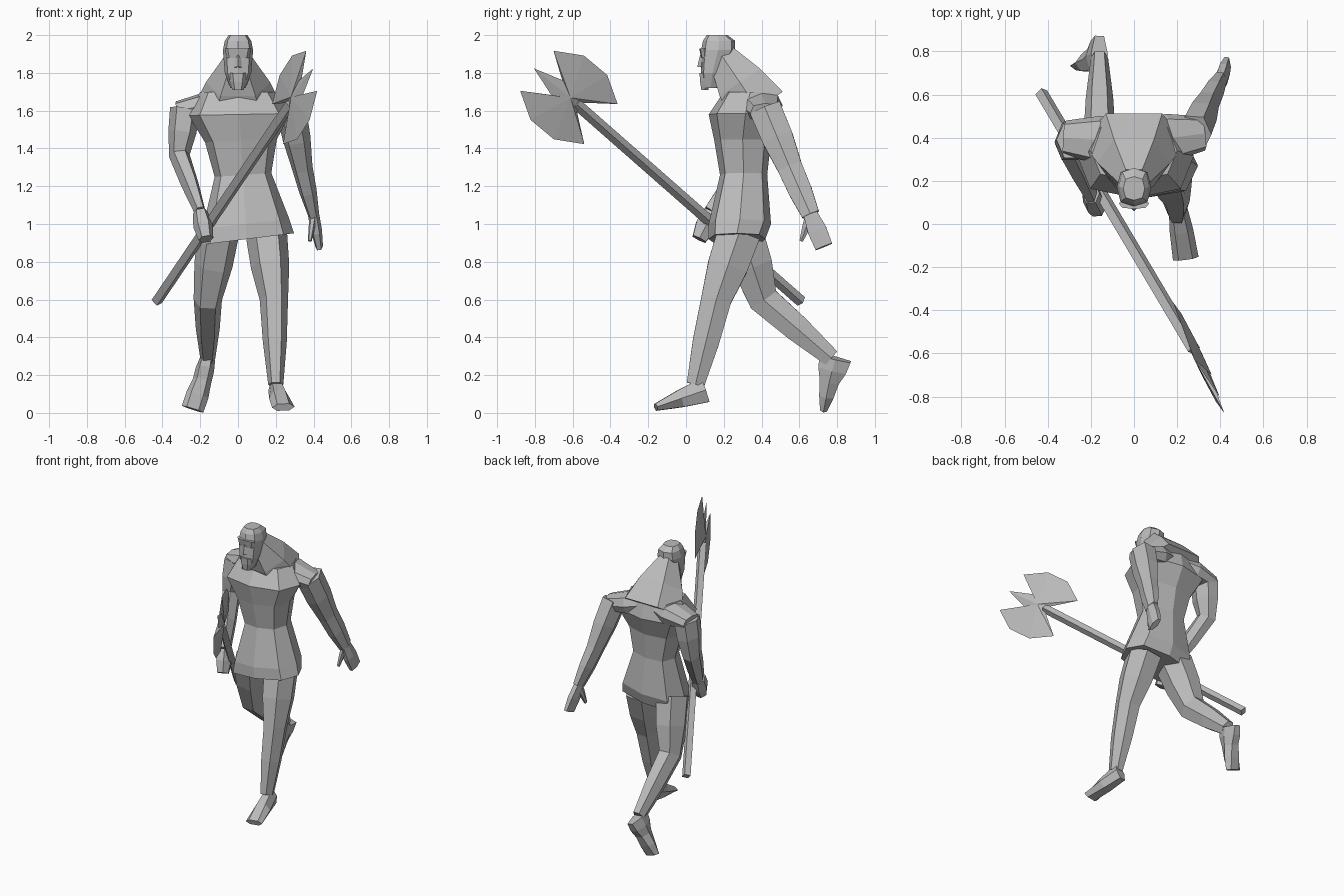
import bpy, bmesh, math
from mathutils import Vector

default_cube = bpy.data.objects.get("Cube")
if default_cube:
    bpy.data.objects.remove(default_cube)

grey = bpy.data.materials.new("stone_grey")
grey.use_nodes = True
grey.diffuse_color = (.5, .5, .5, 1)
shader = grey.node_tree.nodes["Principled BSDF"]
shader.inputs["Base Color"].default_value = grey.diffuse_color


def finish(name, bm):
    """Turn a bmesh into a flat shaded object."""
    bmesh.ops.recalc_face_normals(bm, faces=bm.faces)
    mesh = bpy.data.meshes.new(name)
    bm.to_mesh(mesh)
    bm.free()
    mesh.materials.append(grey)
    obj = bpy.data.objects.new(name, mesh)
    bpy.context.collection.objects.link(obj)


def section(sides):
    """Yield the corners of a slightly squared unit circle."""
    for i in range(sides):
        angle = math.tau * i / sides
        corner = Vector((math.cos(angle), math.sin(angle)))
        yield corner * (1 + .1 * abs(math.sin(2 * angle)))


def skin(name, rings):
    """Bridge rings of points into a closed surface."""
    bm = bmesh.new()
    loops = [[bm.verts.new(point) for point in ring] for ring in rings]
    for low, high in zip(loops, loops[1:]):
        for i in range(len(low)):
            bm.faces.new((low[i - 1], low[i], high[i], high[i - 1]))
    bm.faces.new(loops[0])
    bm.faces.new(loops[-1])
    finish(name, bm)


def stack(name, levels, lean=0, slant=0, sides=8):
    """Level rings of height, half width, front and back; lean and slant fade upward."""
    top = levels[-1][0]
    rings = []
    for height, half, front, back in levels:
        drop = top - height
        rings.append([Vector((lean * drop + half * u,
                              (front + back + (back - front) * v) / 2,
                              height + slant * drop * half * u))
                      for u, v in section(sides)])
    skin(name, rings)


def limb(name, joints, width, depth, bulge=1.1, sides=6, side=(1, 0, 0)):
    """Tapered tube through joints, with a muscle halfway along each bone."""
    path = [Vector(joints[0])]
    for joint in map(Vector, joints[1:]):
        path += [(path[-1] + joint) / 2, joint]
    last = len(path) - 1
    rings = []
    for i, centre in enumerate(path):
        along = (path[min(i + 1, last)] - path[max(i - 1, 0)]).normalized()
        across = Vector(side)
        across = (across - along * across.dot(along)).normalized()
        outward = along.cross(across)
        swell = bulge if i % 2 else 1
        half = swell * (width[0] + (width[1] - width[0]) * i / last)
        deep = swell * (depth[0] + (depth[1] - depth[0]) * i / last)
        rings.append([centre + across * half * u + outward * deep * v
                      for u, v in section(sides)])
    skin(name, rings)


# Tunic flaring from the waist, and broad chest
stack("tunic_and_chest", [
    (.92, .25, .12, .42), (1, .23, .12, .45), (1.26, .15, .18, .43),
    (1.44, .19, .15, .45), (1.58, .27, .12, .51), (1.7, .2, .2, .48)],
    lean=.06, slant=.16)

# Shoulder yoke, and neck stooping forward into the head
limb("shoulders", [(-.32, .4, 1.6), (0, .38, 1.66), (.32, .42, 1.59)],
     (.08, .08), (.05, .05), bulge=1.4, sides=8, side=(0, 1, 0))
limb("neck", [(0, .38, 1.61), (0, .19, 1.89)], (.24, .07), (.17, .08))
stack("head", [(1.72, .04, .09, .17), (1.8, .07, .08, .2), (1.92, .08, .08, .26),
               (1.97, .07, .09, .26), (2, .05, .11, .22)])

# Face
stack("brow", [(1.88, .06, .08, .12), (1.93, .07, .07, .12)])
limb("nose", [(0, .09, 1.91), (0, .08, 1.83)], (.01, .02), (.01, .02), sides=4)
limb("beard", [(0, .1, 1.8), (0, .1, 1.71)], (.05, .03), (.03, .02))

# Arms: one gripping the shaft, one swinging back
arm_width, arm_depth = (.08, .03), (.09, .05)
right_wrist, left_wrist = (-.2, .14, 1.06), (.4, .66, 1.05)
limb("right_arm", [(-.28, .39, 1.61), (-.31, .37, 1.36), right_wrist], arm_width, arm_depth)
limb("left_arm", [(.28, .42, 1.61), (.34, .55, 1.3), left_wrist], arm_width, arm_depth)
limb("right_fist", [right_wrist, (-.17, .07, .92)], (.04, .04), (.05, .04), bulge=1.3)
limb("left_hand", [left_wrist, (.43, .73, .88)], (.03, .02), (.04, .05), bulge=1.2)
limb("left_thumb", [left_wrist, (.38, .61, .91)], (.02, .01), (.03, .01))

# Legs in mid stride
leg_width, leg_depth = (.11, .04), (.12, .05)
limb("left_leg", [(.15, .28, .95), (.19, .16, .6), (.2, .05, .15)], leg_width, leg_depth)
limb("right_leg", [(-.1, .29, .97), (-.16, .41, .6), (-.16, .77, .29)], leg_width, leg_depth)
limb("left_foot", [(.2, .1, .12), (.24, -.16, .03)], (.04, .06), (.07, .02))
limb("right_foot", [(-.16, .79, .29), (-.19, .76, .17), (-.24, .73, .02)],
     (.04, .06), (.09, .02))

# Axe shaft running through the fist
hub = Vector((.3, -.62, 1.67))
butt = Vector((-.43, .61, .59))
limb("axe_shaft", [butt, hub.lerp(butt, .03)], (.03, .03), (.03, .03), bulge=1, sides=4)

# Double blade with a spike: two mirrored fans, thick at the hub and sharp at the rim
forward = Vector((.41, -.77, .64))
sideways = Vector((-.21, .64, .77))
edge = [(math.radians(angle), .26 if abs(angle - 90) > 30 else .235)
        for angle in (148, 110, 70, 32)]
wing = [(-.08, .03)] + [(r * math.cos(a), r * math.sin(a)) for a, r in edge] + [(.08, .05)]
outline = wing + [(.24, 0)] + [(ahead, -out) for ahead, out in reversed(wing)]
bm = bmesh.new()
rim = [bm.verts.new(hub + forward * ahead + sideways * out) for ahead, out in outline]
for lift in (-.02, .02):
    centre = bm.verts.new(hub + forward.cross(sideways) * lift)
    for i in range(len(rim)):
        bm.faces.new((rim[i - 1], rim[i], centre))
finish("axe_blade", bm)
